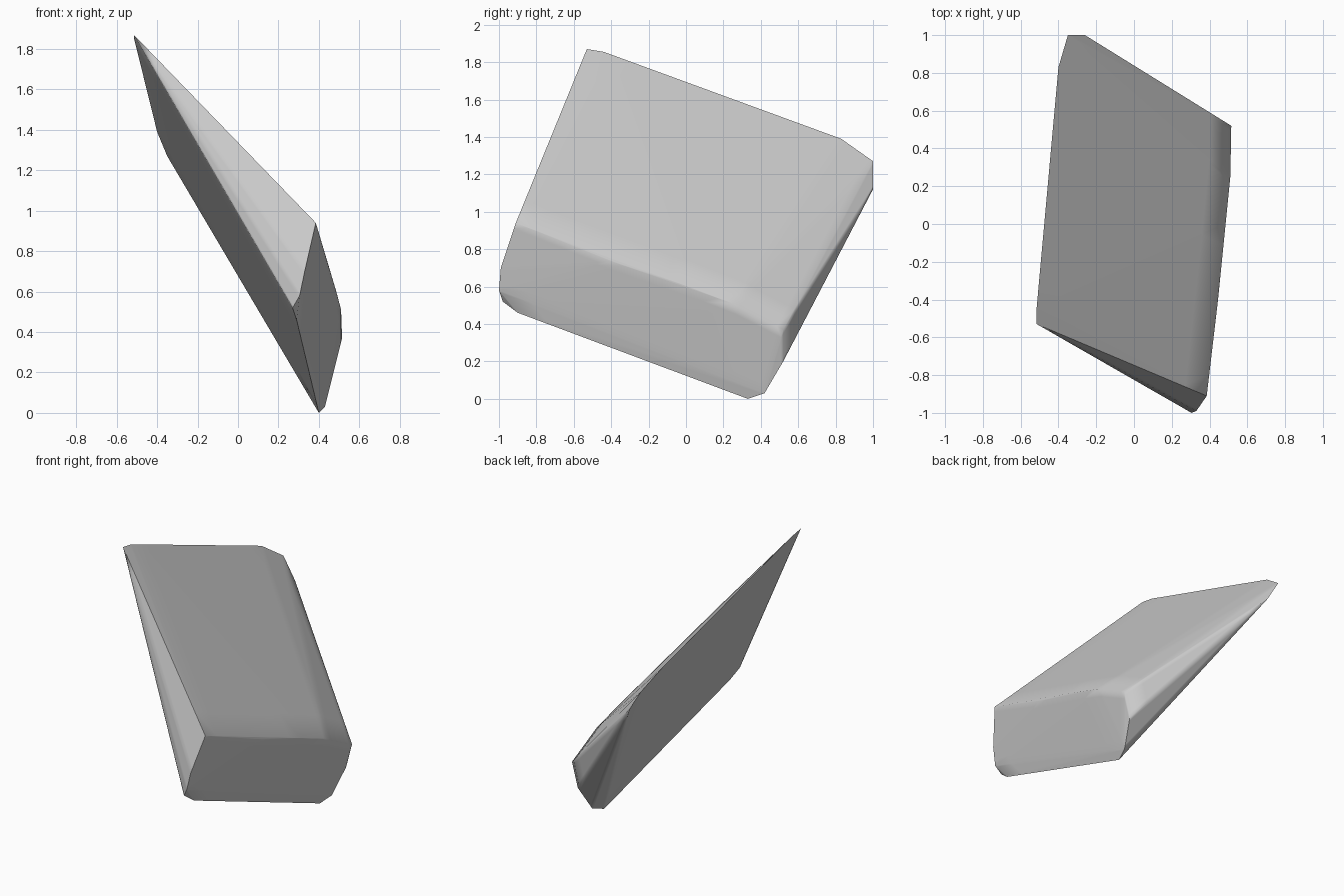
import bpy, bmesh, math

if "Cube" in bpy.data.objects:
    bpy.data.objects.remove(bpy.data.objects["Cube"])

# Outlines of the tapered slab: thin upper edge, front and back ends of the blunt face, soft ridge
thin_edge = [(-0.515, -0.53, 1.87), (-0.515, -0.44, 1.855), (-0.40, 0.83, 1.39),
             (-0.35, 1.0, 1.27), (-0.26, 1.0, 1.12)]
front_end = [(0.385, -0.91, 0.94), (0.33, -0.99, 0.70), (0.305, -1.0, 0.58),
             (0.27, -0.98, 0.52), (0.29, -0.90, 0.46)]
back_end = [(0.515, 0.52, 0.37), (0.47, 0.52, 0.20), (0.43, 0.42, 0.03), (0.40, 0.33, 0.0)]
ridge = [(0.445, -0.40, 0.735), (0.485, 0.0, 0.605), (0.51, 0.25, 0.51)]

# Wedge-shaped slab wrapped around the outlines
bm = bmesh.new()
for p in thin_edge + front_end + back_end + ridge:
    bm.verts.new(p)
bmesh.ops.convex_hull(bm, input=bm.verts)
bmesh.ops.triangulate(bm, faces=bm.faces)

# Finer faces so the shading only softens close to the edges
bmesh.ops.subdivide_edges(bm, edges=bm.edges, cuts=7, use_grid_fill=True)
bmesh.ops.recalc_face_normals(bm, faces=bm.faces)

mesh = bpy.data.meshes.new("wedge_slab")
bm.to_mesh(mesh)
bm.free()
slab = bpy.data.objects.new("wedge_slab", mesh)
bpy.context.collection.objects.link(slab)

bpy.context.view_layer.objects.active = slab
slab.select_set(True)
bpy.ops.object.shade_smooth_by_angle(angle=math.radians(75))
